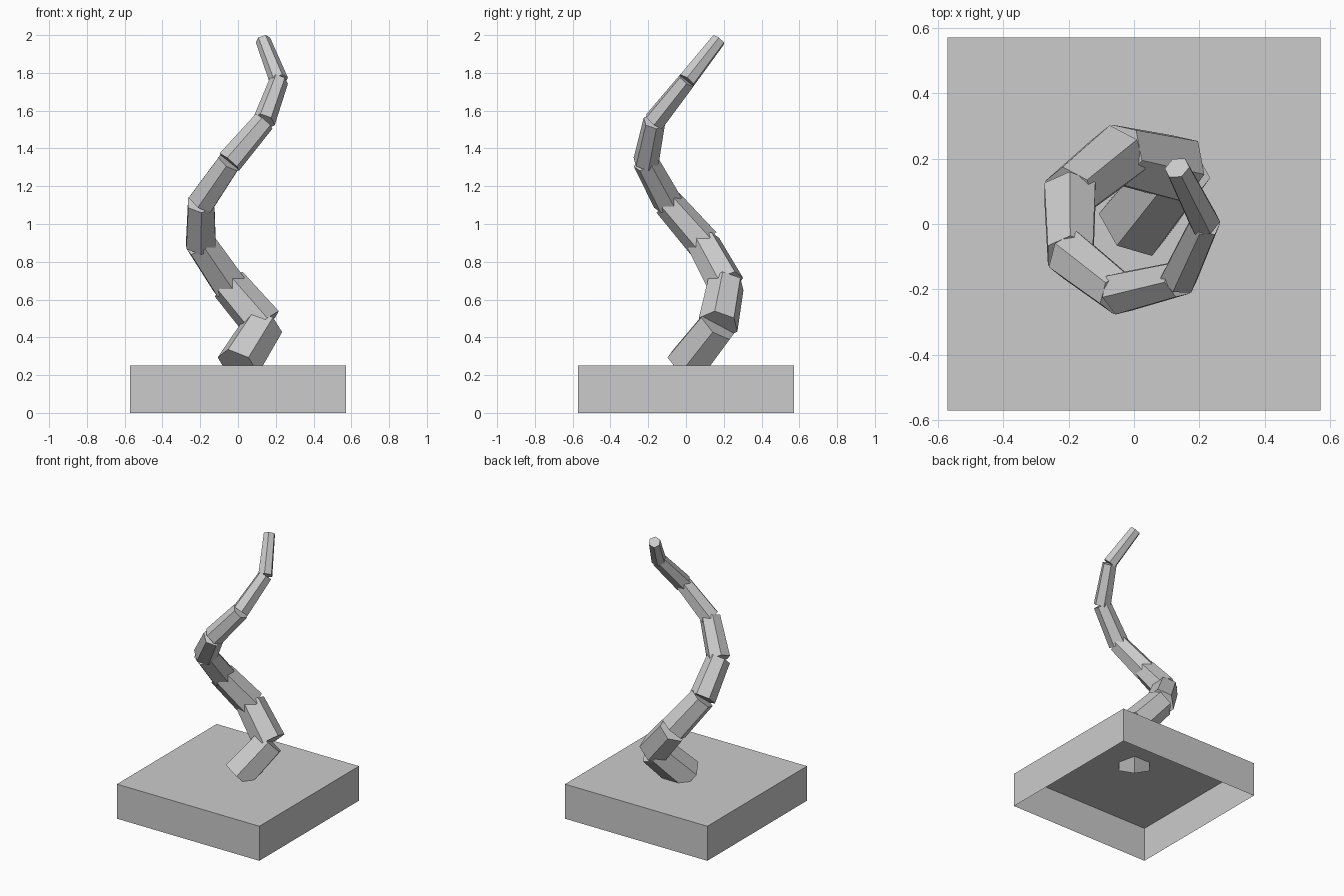
import bpy, bmesh, math
from mathutils import Vector, Matrix

if "Cube" in bpy.data.objects:
    bpy.data.objects.remove(bpy.data.objects["Cube"])

HALF, BASE_H = 0.572, 0.251
COUNT, STEP, TURN, COIL = 8, 0.2154, 0.9, 0.217


def add_object(name, bm):
    mesh = bpy.data.meshes.new(name)
    bm.to_mesh(mesh)
    bm.free()
    obj = bpy.data.objects.new(name, mesh)
    bpy.context.collection.objects.link(obj)
    return obj


# Square base: a thin shell, open underneath
bm = bmesh.new()
bmesh.ops.create_cube(bm, size=1, matrix=Matrix.Translation((0, 0, BASE_H / 2))
                      @ Matrix.Diagonal((2 * HALF, 2 * HALF, BASE_H, 1)))
bm.normal_update()
bottom = [f for f in bm.faces if f.normal.z < -0.5]
bmesh.ops.delete(bm, geom=bottom, context='FACES_ONLY')
add_object("base", bm)


# Joints climb a helix, starting from the middle of the base
def joint(i):
    r = COIL if i else 0
    return Vector((r * math.cos(i * TURN), r * math.sin(i * TURN), BASE_H + i * STEP))


# Tapered six-sided arm segments between successive joints
for i in range(COUNT):
    a, b = joint(i), joint(i + 1)
    axis = b - a
    place = Matrix.Translation((a + b) / 2) @ axis.to_track_quat('Z', 'Y').to_matrix().to_4x4()
    bm = bmesh.new()
    bmesh.ops.create_cone(bm, cap_ends=True, segments=6, radius1=0.12 - 0.01 * i,
                          radius2=0.11 - 0.01 * i, depth=axis.length, matrix=place)
    add_object(f"arm_segment_{i + 1}", bm)
